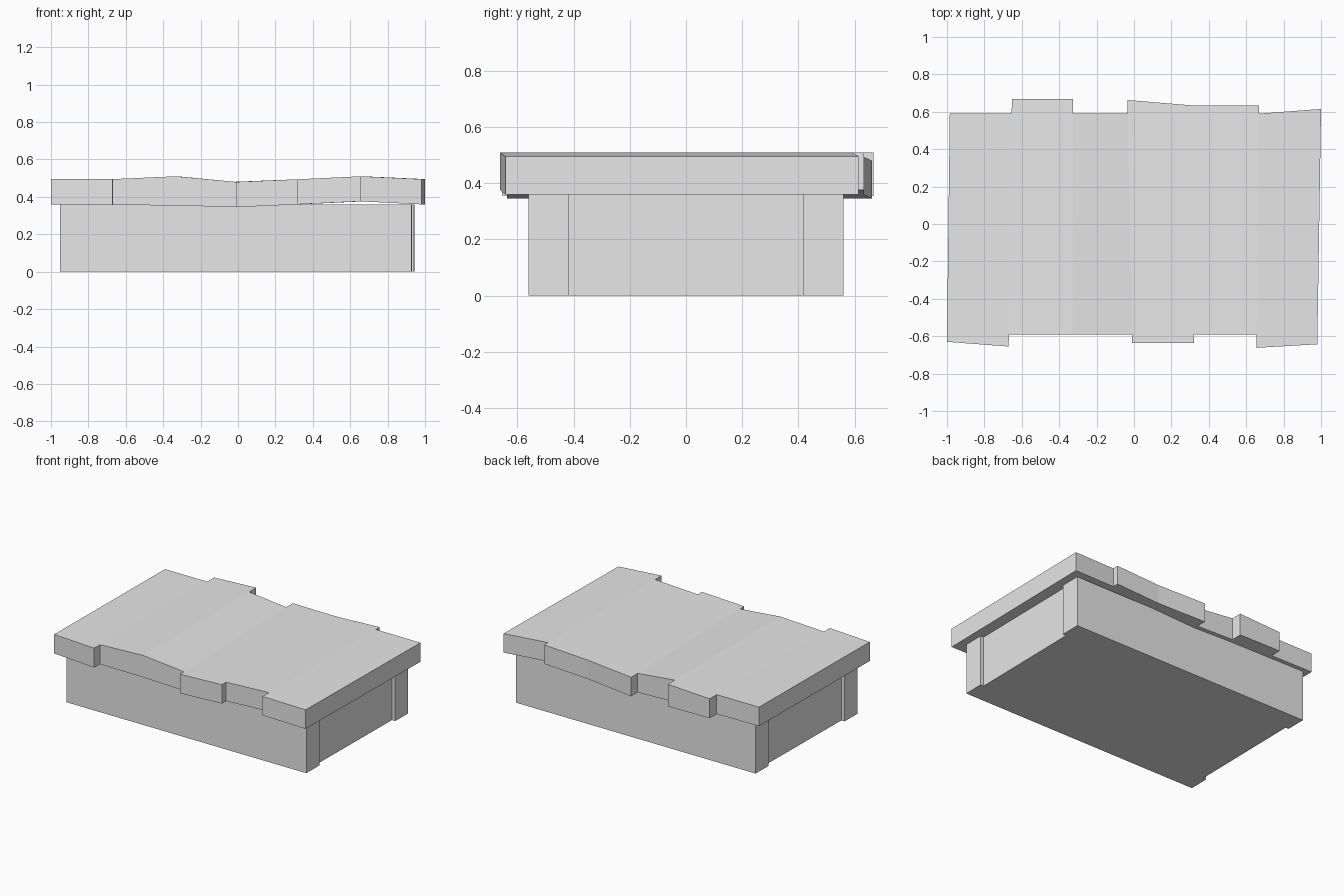
import bpy
import bmesh

cube = bpy.data.objects.get("Cube")
if cube:
    bpy.data.objects.remove(cube)

grey = bpy.data.materials.new("stone_grey")
grey.use_nodes = True
COLOUR = (0.8, 0.8, 0.8, 1)
grey.diffuse_color = COLOUR
grey.node_tree.nodes["Principled BSDF"].inputs["Base Color"].default_value = COLOUR


def finish(bm, name):
    bmesh.ops.recalc_face_normals(bm, faces=bm.faces)
    mesh = bpy.data.meshes.new(name)
    bm.to_mesh(mesh)
    bm.free()
    mesh.materials.append(grey)
    obj = bpy.data.objects.new(name, mesh)
    bpy.context.collection.objects.link(obj)
    return obj


# Box body: slightly skewed block with a shallow recess between the end posts
END, DEPTH, POST, RECESS, HEIGHT = 0.94, 0.56, 0.417, 0.025, 0.36
right_end = [(END, -DEPTH), (END, -POST), (END - RECESS, -POST),
             (END - RECESS, POST), (END, POST), (END, DEPTH)]
outline = right_end + [(-x, -y) for x, y in right_end]
bm = bmesh.new()
base = bm.faces.new([bm.verts.new((x - 0.005 + 0.0135 * y, y, 0)) for x, y in outline])
top = bmesh.ops.extrude_face_region(bm, geom=[base])["geom"]
bmesh.ops.translate(bm, vec=(0, 0, HEIGHT),
                    verts=[v for v in top if isinstance(v, bmesh.types.BMVert)])
finish(bm, "box_body")

# Lid: six uneven boards joined in one warped slab
# Seams between boards: x at front, x at back, underside z, top z
seams = [(-1.0, -0.985, 0.36, 0.495), (-0.67, -0.653, 0.357, 0.495),
         (-0.33, -0.325, 0.354, 0.51), (-0.01, -0.035, 0.345, 0.48),
         (0.32, 0.325, 0.36, 0.494), (0.655, 0.668, 0.376, 0.51),
         (0.98, 1.0, 0.36, 0.495)]
# Boards: front y at left and right, back y at left and right
boards = [(-0.63, -0.655, 0.59, 0.59), (-0.59, -0.59, 0.668, 0.668),
          (-0.59, -0.59, 0.59, 0.59), (-0.637, -0.637, 0.663, 0.633),
          (-0.59, -0.59, 0.633, 0.633), (-0.662, -0.643, 0.59, 0.615)]

bm = bmesh.new()
columns = []
spans = []
for i, (x_front, x_back, low, high) in enumerate(seams):
    left = (boards[i - 1][1], boards[i - 1][3]) if i else None
    right = (boards[i][0], boards[i][2]) if i < len(boards) else None
    ys = sorted(set((left or ()) + (right or ())))
    column = []
    for y in ys:
        t = (y - ys[0]) / (ys[-1] - ys[0])
        x = x_front + (x_back - x_front) * t
        column.append((y, bm.verts.new((x, y, low)), bm.verts.new((x, y, high))))
    columns.append(column)
    spans.append((left, right))


def wall(a, b):
    bm.faces.new((a[1], b[1], b[2], a[2]))


def covered(span, a, b):
    return span is not None and span[0] <= a[0] and b[0] <= span[1]


# Board tops, undersides and cut ends
for i in range(len(boards)):
    near, far = spans[i][1], spans[i + 1][0]
    a = [c for c in columns[i] if near[0] <= c[0] <= near[1]]
    b = [c for c in columns[i + 1] if far[0] <= c[0] <= far[1]]
    ring = b + a[::-1]
    bm.faces.new([c[1] for c in ring])
    bm.faces.new([c[2] for c in ring])
    wall(a[0], b[0])
    wall(a[-1], b[-1])

# Exposed board sides at the steps and outer ends
for column, (left, right) in zip(columns, spans):
    for a, b in zip(column, column[1:]):
        if covered(left, a, b) != covered(right, a, b):
            wall(a, b)
finish(bm, "plank_lid")
